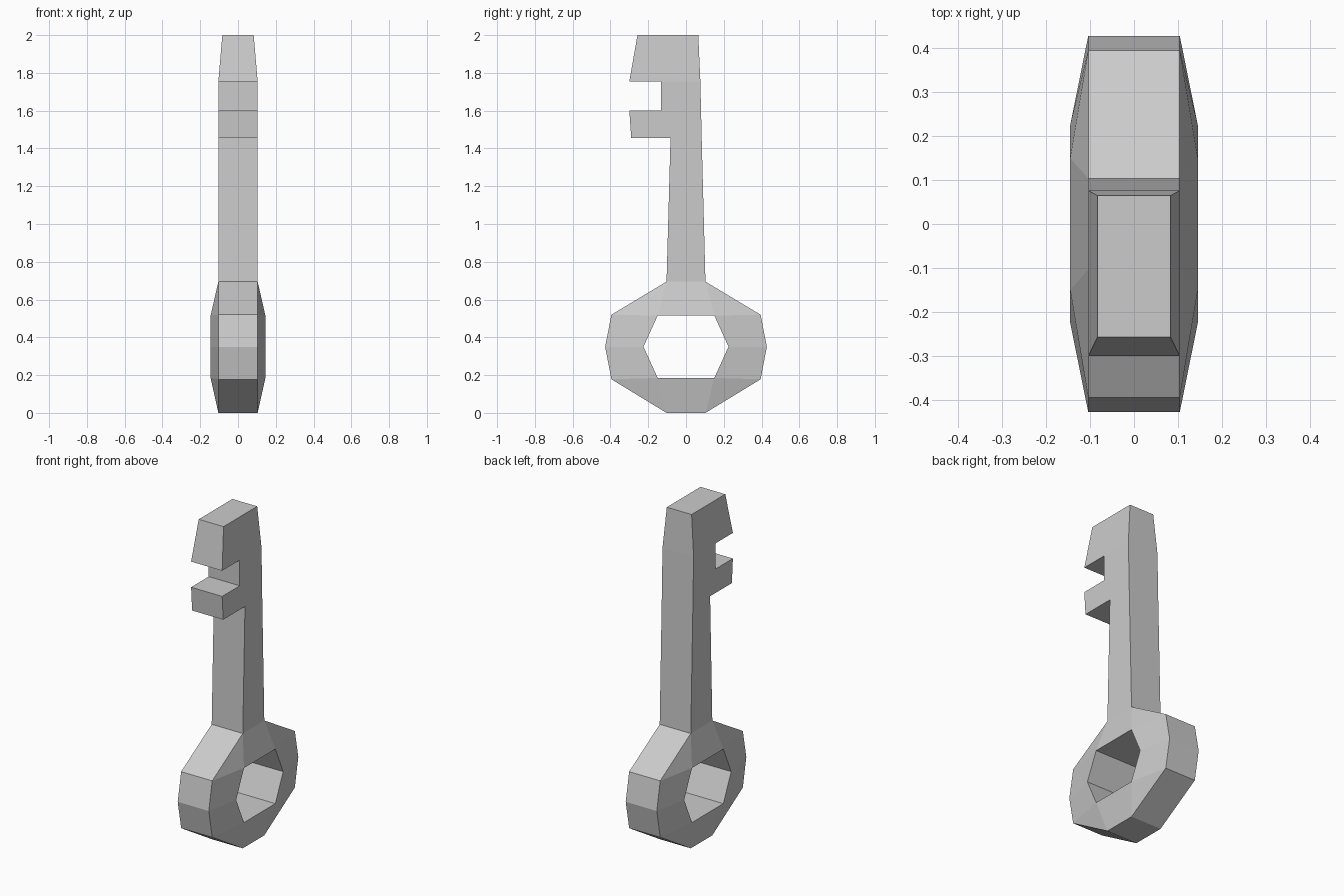
import bpy, bmesh

if "Cube" in bpy.data.objects:
    bpy.data.objects.remove(bpy.data.objects["Cube"])


def finish(name, bm):
    bmesh.ops.remove_doubles(bm, verts=bm.verts, dist=1e-5)
    bmesh.ops.recalc_face_normals(bm, faces=bm.faces)
    mesh = bpy.data.meshes.new(name)
    bm.to_mesh(mesh)
    bm.free()
    obj = bpy.data.objects.new(name, mesh)
    bpy.context.collection.objects.link(obj)
    return obj


def ring(bm, pts, x):
    return [bm.verts.new((x, y, z)) for y, z in pts]


# Bow: faceted ring, thicker around the hole; open where the shaft joins
outer = [(-.103, .695), (.103, .695), (.395, .52), (.428, .35), (.395, .178),
         (.103, .004), (-.103, .004), (-.395, .178), (-.428, .35), (-.395, .52)]
hole = [(-.15, .515), (.15, .515), (.225, .35), (.15, .185), (-.15, .185), (-.225, .35)]
outer = [(y, 0 if z < .01 else z) for y, z in outer]
near_hole = [0, 1, 1, 2, 3, 3, 4, 4, 5, 0]  # hole corner facing each outer corner

bm = bmesh.new()
sides = []
for s in (-1, 1):
    o, h = ring(bm, outer, s * .104), ring(bm, hole, s * .145)
    sides.append((o, h))
    for i in range(10):
        j = (i + 1) % 10
        a, b = h[near_hole[i]], h[near_hole[j]]
        bm.faces.new([o[i], o[j], b] if a is b else [o[i], o[j], b, a])
(o0, h0), (o1, h1) = sides
for loop0, loop1, first in ((o0, o1, 1), (h0, h1, 0)):
    n = len(loop0)
    for i in range(first, n):
        j = (i + 1) % n
        bm.faces.new([loop0[i], loop0[j], loop1[j], loop1[i]])
finish("key_bow", bm)

# Shaft with two teeth: flat profile, narrowing in thickness above the notch
profile = [(-.103, .695), (.103, .695), (.083, 1.455), (.076, 1.755), (.065, 2),
           (-.257, 2), (-.3, 1.755), (-.132, 1.755), (-.132, 1.6), (-.3, 1.6),
           (-.29, 1.455), (-.082, 1.455)]
bm = bmesh.new()
loops = []
for s in (-1, 1):
    v = [bm.verts.new((s * (.083 if z > 1.9 else .104), y, z)) for y, z in profile]
    bm.faces.new([v[i] for i in (0, 1, 2, 3, 7, 8, 9, 10, 11)])
    bm.faces.new([v[i] for i in (3, 4, 5, 6, 7)])
    loops.append(v)
a, b = loops
for i in range(1, len(profile)):
    j = (i + 1) % len(profile)
    bm.faces.new([a[i], a[j], b[j], b[i]])
finish("key_shaft_and_teeth", bm)

# Open shells meet at the shaft root: make one watertight outward-facing key
objs = list(bpy.context.collection.objects)
bm = bmesh.new()
for ob in objs:
    bm.from_mesh(ob.data)
    bpy.data.objects.remove(ob)
finish("key", bm)
